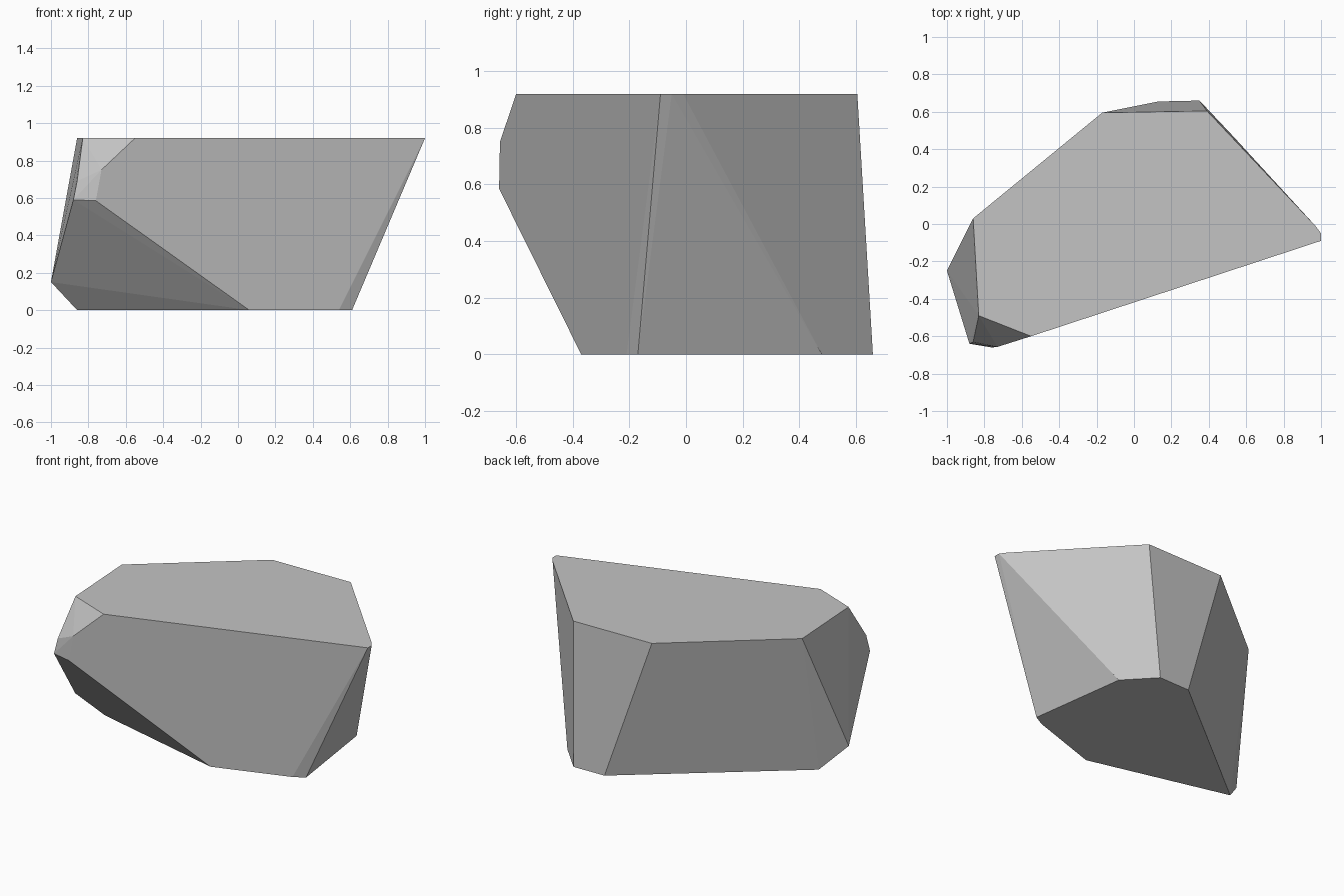
import bpy
import bmesh
from math import radians

default_cube = bpy.data.objects.get("Cube")
if default_cube:
    bpy.data.objects.remove(default_cube, do_unlink=True)


def make_material(name, color):
    material = bpy.data.materials.new(name)
    material.use_nodes = True
    material.diffuse_color = color
    shader = material.node_tree.nodes["Principled BSDF"]
    shader.inputs["Base Color"].default_value = color
    shader.inputs["Roughness"].default_value = 0.9
    return material


def ring(outline, height):
    """Lift a flat outline to a given height."""
    return [(x, y, height) for x, y in outline]


def faceted_stone(name, corners, material):
    """Wrap a tight faceted skin around the corner points."""
    bm = bmesh.new()
    for corner in corners:
        bm.verts.new(corner)
    hull = bmesh.ops.convex_hull(bm, input=bm.verts[:])
    inner = set(hull["geom_interior"]) | set(hull["geom_unused"])
    loose = [v for v in inner if isinstance(v, bmesh.types.BMVert) and v.is_valid]
    bmesh.ops.delete(bm, geom=loose, context="VERTS")
    # Merge almost level triangles into broad chiselled facets
    bmesh.ops.dissolve_limit(bm, angle_limit=radians(1.5),
                             verts=bm.verts[:], edges=bm.edges[:])
    bmesh.ops.recalc_face_normals(bm, faces=bm.faces[:])
    mesh = bpy.data.meshes.new(name)
    bm.to_mesh(mesh)
    bm.free()
    mesh.materials.append(material)
    mesh.shade_flat()
    stone = bpy.data.objects.new(name, mesh)
    bpy.context.collection.objects.link(stone)
    return stone


# Level top of the rock
top_height = 0.92
top_outline = [(-0.86, 0.03), (-0.17, 0.595), (0.39, 0.605), (0.97, -0.01),
               (1, -0.05), (1, -0.09), (-0.55, -0.6), (-0.83, -0.49)]

# Smaller base resting on the ground
base_outline = [(-0.86, -0.14), (0.13, 0.655), (0.35, 0.66), (0.52, 0.48),
                (0.61, -0.17), (0.54, -0.21), (0.06, -0.37)]

# Chipped front corner and the overhang under it
chipped_corner = [(-0.73, -0.657, 0.75), (-0.86, -0.63, 0.69),
                  (-0.88, -0.64, 0.59), (-0.76, -0.66, 0.585)]
side_point = [(-1, -0.25, 0.15)]

stone_grey = make_material("stone grey", (0.55, 0.55, 0.55, 1))
corners = ring(top_outline, top_height) + ring(base_outline, 0)
faceted_stone("rock", corners + chipped_corner + side_point, stone_grey)
